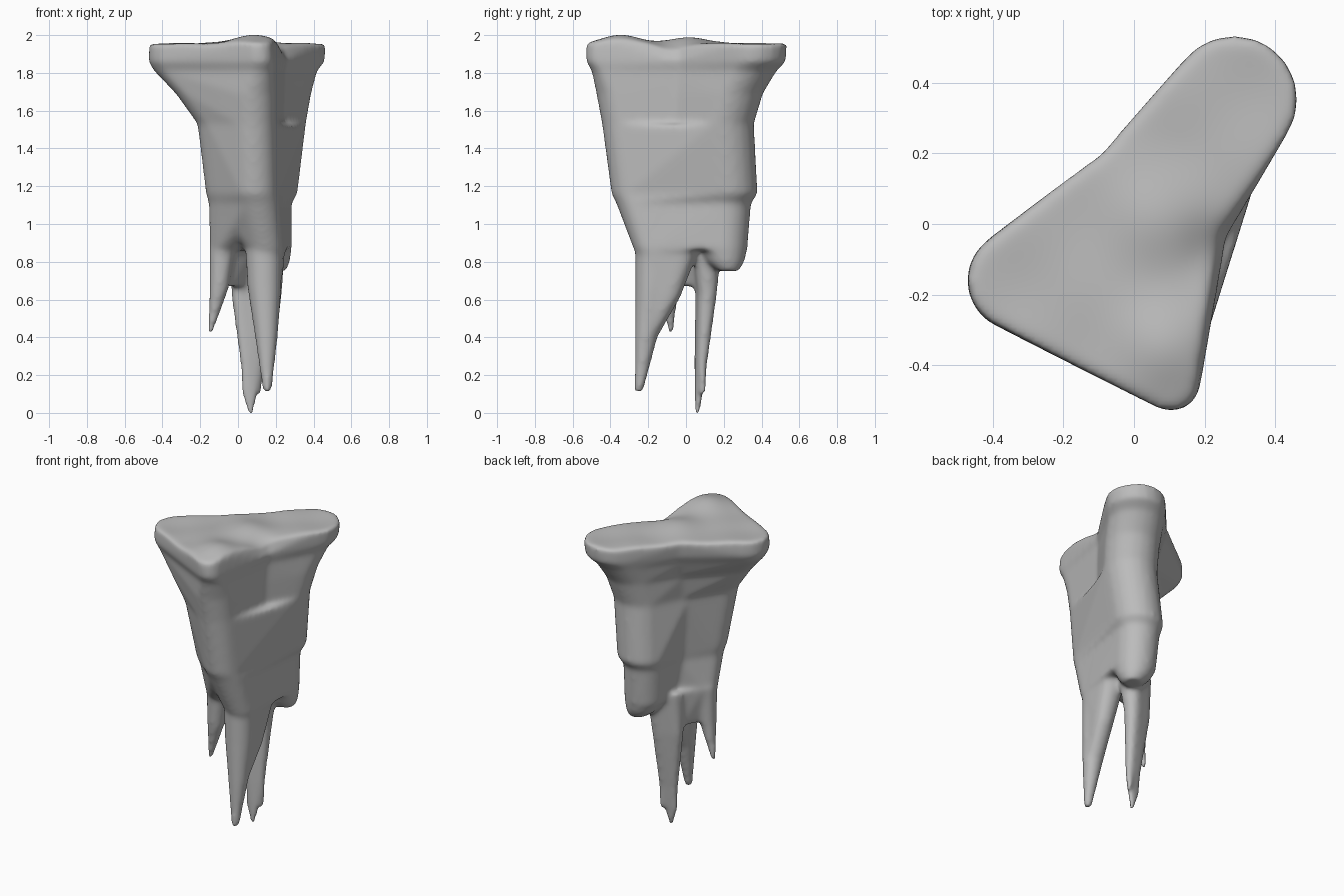
import bpy, bmesh, math

cube = bpy.data.objects.get("Cube")
if cube:
    bpy.data.objects.remove(cube)

bm = bmesh.new()


def hull(discs):
    """Convex solid around horizontal discs given as (x, y, z, radius)."""
    verts = []
    for x, y, z, r in discs:
        for i in range(20):
            a = math.tau * i / 20
            verts.append(bm.verts.new((x + r * math.cos(a), y + r * math.sin(a), z)))
    out = bmesh.ops.convex_hull(bm, input=verts)
    spare = [v for v in out["geom_interior"] + out["geom_unused"]
             if isinstance(v, bmesh.types.BMVert)]
    bmesh.ops.delete(bm, geom=list(set(spare)), context="VERTS")


def chain(discs):
    for low, high in zip(discs, discs[1:]):
        hull([low, high])


def lift(disc, z):
    return (disc[0], disc[1], z, disc[2])


# Shaft levels: height, then x, y, radius of side ridge, front ridge, core, back ridge
levels = [
    (1.945, (-.33, -.16, .14), (.1, -.45, .08), (.04, .05, .2), (.285, .355, .18)),
    (1.85, (-.33, -.16, .145), (.11, -.45, .08), (.065, .04, .21), (.28, .35, .18)),
    (1.8, (-.32, -.16, .125), (.1, -.41, .09), (.065, .03, .195), (.25, .31, .17)),
    (1.68, (-.21, -.2, .12), (.07, -.345, .13), (.08, .01, .175), (.22, .24, .168)),
    (1.52, (-.09, -.21, .125), (.075, -.32, .125), (.09, .0, .16), (.195, .195, .165)),
    (1.15, (-.06, -.16, .11), (.09, -.275, .12), (.1, .0, .14), (.16, .225, .155)),
    (1.1, (-.055, -.15, .1), (.1, -.25, .12), (.1, .0, .135), (.15, .21, .135)),
    (.85, (-.08, -.09, .07), (.145, -.18, .095), (.12, .04, .11), (.16, .2, .125)),
]
for (z1, *upper), (z2, *lower) in zip(levels, levels[1:]):
    webs = [((0, 1, 2), (0, 1, 2))]
    if z1 < 1.12:  # valley opening downwards between the side and front spikes
        webs = [((0, 1, 2), (0, 2)), ((0, 1, 2), (1, 2))]
    back = (1, 2, 3) if z1 < 1.6 else (2, 3)
    for above, below in webs + [(back, back)]:
        hull([lift(upper[i], z1) for i in above] + [lift(lower[i], z2) for i in below])

# Rounded lobe end at the back
chain([(.16, .2, .86, .125), (.175, .21, .79, .1), (.2, .225, .74, .055)])

# Side spike
chain([(-.08, -.09, .9, .073), (-.1, -.09, .65, .052), (-.147, -.08, .41, .014)])

# Front spike with its broad rear wing
chain([(.135, -.17, .9, .1), (.14, -.18, .65, .09), (.15, -.21, .4, .062), (.155, -.25, .1, .024)])
hull([(.15, -.17, .88, .09), (.17, .0, .88, .08), (.17, -.09, .6, .06), (.15, -.2, .4, .055)])

# Flat centre spike ending in two splinters
top = [(.03, .09, .9, .07), (.12, .11, .9, .08)]
middle = [(.005, .09, .62, .042), (.11, .115, .62, .05)]
end = [(.04, .07, .25, .028), (.105, .085, .25, .028)]
hull(top + middle)
hull(middle + end)
hull(end + [(.03, .065, .1, .014), (.068, .06, -.02, .014)])
chain([end[1], (.115, .09, .09, .014)])

# Thin web joining the side and centre spikes
hull([(-.07, -.06, .9, .06), (.04, .06, .9, .07), (-.05, -.03, .66, .025), (.01, .06, .66, .035)])

# Fuse everything into one smooth skin
mesh = bpy.data.meshes.new("raw_bone")
bm.to_mesh(mesh)
bm.free()
bone = bpy.data.objects.new("broken_bone", mesh)
bpy.context.collection.objects.link(bone)
fuse = bone.modifiers.new("fuse", "REMESH")
fuse.mode = "VOXEL"
fuse.voxel_size = .013
soften = bone.modifiers.new("soften", "SMOOTH")
soften.factor = .5
soften.iterations = 16
graph = bpy.context.evaluated_depsgraph_get()
skin = bpy.data.meshes.new_from_object(bone.evaluated_get(graph))
bone.modifiers.clear()
bone.data = skin
skin.name = "broken_bone"


def bump(p, x, y, size):
    return math.exp(-((p.x - x) ** 2 + (p.y - y) ** 2) / size ** 2)


# Uneven joint surface: raised front corner and middle, low side edge, fine ripples
for v in skin.vertices:
    p = v.co
    t = min(max((p.z - 1.85) / .09, 0), 1)
    p.z += t * (.042 * bump(p, .08, -.34, .15) + .03 * bump(p, .04, .02, .15)
                - .03 * bump(p, .24, -.08, .09)
                + .004 * math.sin(14 * p.x) * math.cos(17 * p.y))

# Stand on the ground
low = min(v.co.z for v in skin.vertices)
for v in skin.vertices:
    v.co.z -= low

# Plain grey colour
grey = bpy.data.materials.new("bone_grey")
grey.use_nodes = True
colour = (.5, .5, .5, 1)
grey.diffuse_color = colour
grey.node_tree.nodes["Principled BSDF"].inputs["Base Color"].default_value = colour
skin.materials.clear()
skin.materials.append(grey)

bpy.context.view_layer.objects.active = bone
bone.select_set(True)
bpy.ops.object.shade_smooth()
